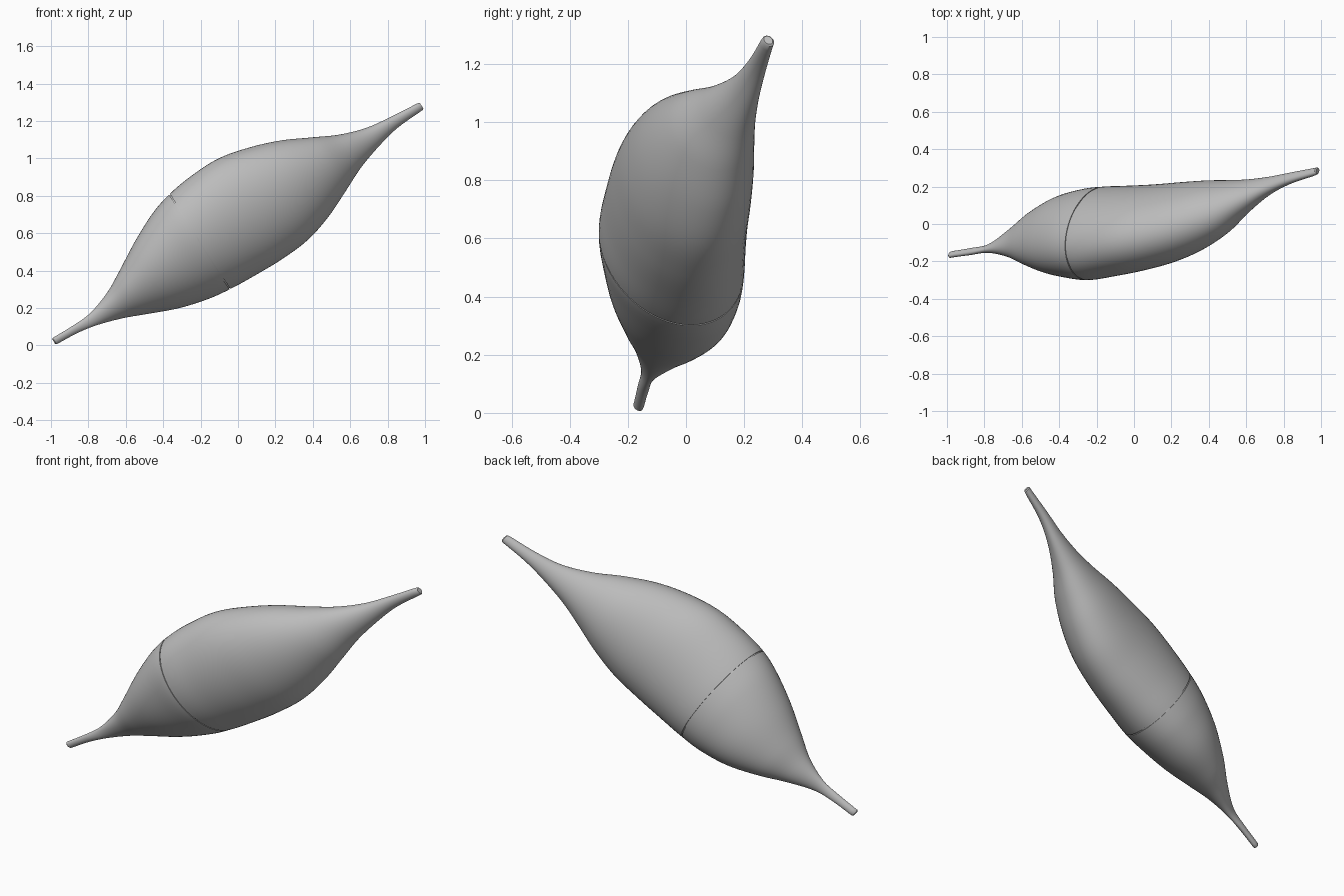
import bpy, bmesh, math

if "Cube" in bpy.data.objects:
    bpy.data.objects.remove(bpy.data.objects["Cube"])

SIDES = 64
STEPS = 6
UX, UZ = 0.844, 0.537      # long axis direction in the xz plane
LIFT = 0.546               # offset of the long axis from the origin
SKEW = 0.27                # lean of the oval sections
SEAM = 7                   # station where the two shells meet

# Stations: distance along axis, centre across, half height, centre y, half depth
STATIONS = [
    (-0.82, 0.0, 0.020, -0.164, 0.017), (-0.69, -0.006, 0.023, -0.147, 0.019),
    (-0.58, -0.013, 0.036, -0.130, 0.024), (-0.44, -0.013, 0.080, -0.097, 0.080),
    (-0.32, -0.006, 0.137, -0.075, 0.143), (-0.16, 0.007, 0.215, -0.058, 0.205),
    (0.0, 0.023, 0.274, -0.051, 0.238), (0.125, 0.032, 0.301, -0.050, 0.250),
    (0.28, 0.037, 0.316, -0.038, 0.243), (0.45, 0.035, 0.318, -0.020, 0.232),
    (0.62, 0.022, 0.292, 0.007, 0.217), (0.78, 0.016, 0.240, 0.042, 0.191),
    (0.935, 0.011, 0.167, 0.088, 0.147), (1.06, 0.008, 0.107, 0.143, 0.096),
    (1.20, 0.007, 0.061, 0.200, 0.053), (1.34, 0.012, 0.035, 0.243, 0.032),
    (1.516, 0.008, 0.022, 0.283, 0.020)]

grey = bpy.data.materials.new("plain_grey")
grey.diffuse_color = (0.5, 0.5, 0.5, 1)
grey.use_nodes = True
grey.node_tree.nodes["Principled BSDF"].inputs["Base Color"].default_value = grey.diffuse_color


def blend(i, f):
    """Smooth curve through the stations."""
    n = len(STATIONS) - 1
    a, b, c, d = (STATIONS[min(max(k, 0), n)] for k in (i - 1, i, i + 1, i + 2))
    out = []
    for j in range(5):
        h = c[0] - b[0]
        mb = (c[j] - a[j]) / (c[0] - a[0]) * h
        mc = (d[j] - b[j]) / (d[0] - b[0]) * h
        out.append((2*f**3 - 3*f**2 + 1) * b[j] + (f**3 - 2*f**2 + f) * mb
                   + (3*f**2 - 2*f**3) * c[j] + (f**3 - f**2) * mc)
    return out


def sections(first, last):
    rows = [blend(i, k / STEPS) for i in range(first, last) for k in range(STEPS)]
    return rows + [blend(last - 1, 1.0)]


def shrunk(s, dt, factor):
    return [s[0] + dt, s[1], s[2] * factor, s[3], s[4] * factor]


def shell(name, rows):
    """Loft oval sections and close both ends."""
    bm = bmesh.new()
    loops = []
    for t, vc, hv, yc, hy in rows:
        loop = []
        for k in range(SIDES):
            a = 2 * math.pi * k / SIDES
            v = vc + hv * math.cos(a) + LIFT
            y = yc + hy * (math.sqrt(1 - SKEW**2) * math.sin(a) - SKEW * math.cos(a))
            loop.append(bm.verts.new((UX * t - UZ * v, y, UZ * t + UX * v)))
        loops.append(loop)
    for p, q in zip(loops, loops[1:]):
        for k in range(SIDES):
            m = (k + 1) % SIDES
            bm.faces.new((p[k], p[m], q[m], q[k]))
    bm.faces.new(loops[0])
    bm.faces.new(loops[-1])
    bmesh.ops.recalc_face_normals(bm, faces=bm.faces)
    mesh = bpy.data.meshes.new(name)
    bm.to_mesh(mesh)
    bm.free()
    mesh.materials.append(grey)
    ob = bpy.data.objects.new(name, mesh)
    bpy.context.collection.objects.link(ob)
    bpy.ops.object.select_all(action='DESELECT')
    ob.select_set(True)
    bpy.context.view_layer.objects.active = ob
    bpy.ops.object.shade_smooth_by_angle(angle=math.radians(35))


# Short lower shell, its tip rounded and its rim stepped in at the seam
low = sections(0, SEAM)
low[-1] = shrunk(low[-1], -0.003, 0.998)
low = [shrunk(low[0], 0, 0.75)] + [shrunk(low[0], 0.006, 1)] + low[1:]
low.append(shrunk(low[-1], 0, 0.975))
shell("lower_shell", low)

# Long upper shell with a matching rim and rounded tip
high = sections(SEAM, len(STATIONS) - 1)
high[0] = shrunk(high[0], 0.003, 1)
high = [shrunk(high[0], 0, 0.975)] + high
tip = high.pop()
high += [shrunk(tip, -0.006, 1), shrunk(tip, 0, 0.75)]
shell("upper_shell", high)

# Recessed collar joining the shells behind the seam
mid = list(STATIONS[SEAM])
shell("seam_collar", [shrunk(mid, -0.02, 0.95), shrunk(mid, -0.01, 0.98),
                      shrunk(mid, 0.01, 0.98), shrunk(mid, 0.02, 0.95)])
